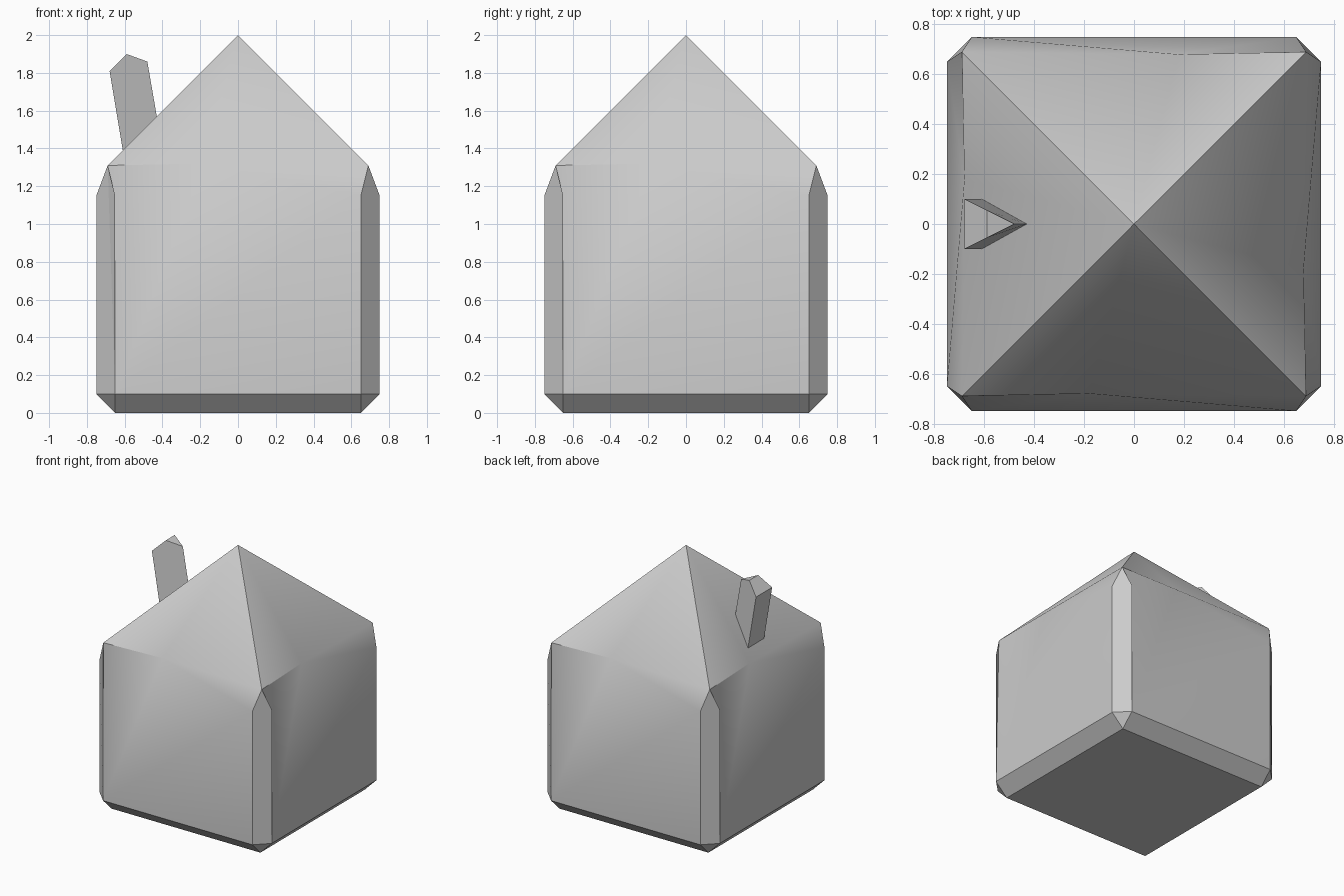
import bpy, bmesh
from math import radians
from mathutils import Matrix

if "Cube" in bpy.data.objects:
    bpy.data.objects.remove(bpy.data.objects["Cube"])


def finish(name, bm, angle=30):
    bmesh.ops.remove_doubles(bm, verts=bm.verts, dist=0.0005)
    bmesh.ops.recalc_face_normals(bm, faces=bm.faces)
    me = bpy.data.meshes.new(name)
    bm.to_mesh(me)
    bm.free()
    ob = bpy.data.objects.new(name, me)
    bpy.context.collection.objects.link(ob)
    bpy.ops.object.select_all(action='DESELECT')
    ob.select_set(True)
    bpy.context.view_layer.objects.active = ob
    bpy.ops.object.shade_smooth_by_angle(angle=radians(angle))
    return ob


# House: one quarter (wall, corner post, skirt, roof slope) spun four times
points = {
    'A': (-.65, -.75, .1), 'B': (.65, -.75, .1),         # wall bottom
    'Q': (-.65, -.75, 1.15), 'P': (.65, -.75, 1.15),     # wall top
    'L': (-.69, -.69, 1.31), 'R': (.69, -.69, 1.31),     # eave corners
    'V': (-.18, -.68, 1.32), 'T': (0, 0, 2),             # eave bend, roof tip
    'C': (-.65, -.65, 0), 'D': (.65, -.65, 0),           # base
    'E': (.75, -.65, .1), 'F': (.75, -.65, 1.15),        # next wall's edge
    'O': (0, 0, 0),
}
faces = ['ABP', 'APV', 'AVL', 'ALQ', 'PRV',   # wall with slanted top
         'LVT', 'VRT',                        # roof slope
         'BEFRP', 'DEB', 'CDBA', 'ODC']       # post, foot, skirt, floor
bm = bmesh.new()
for i in range(4):
    spin = Matrix.Rotation(radians(90 * i), 4, 'Z')
    v = {k: bm.verts.new(spin @ Matrix.Translation(p).translation) for k, p in points.items()}
    for f in faces:
        bm.faces.new([v[k] for k in f])
finish('house', bm)

# Chimney: leaning three-sided stack with a ridged top, sitting on the roof
side = [(-.68, .1, 1.81), (-.59, .055, 1.9), (-.48, 0, 1.86), (-.43, 0, 1.57), (-.61, .1, 1.39)]
bm = bmesh.new()
left = [bm.verts.new((x, y, z)) for x, y, z in side]
right = [bm.verts.new((x, -y, z)) if y else left[i] for i, (x, y, z) in enumerate(side)]
bm.faces.new(left)
bm.faces.new(right[::-1])
bm.faces.new((left[0], right[0], right[1], left[1]))
bm.faces.new((left[1], right[1], left[2]))
bm.faces.new((left[4], right[4], right[0], left[0]))
bm.faces.new((left[3], right[4], left[4]))
finish('chimney', bm)
